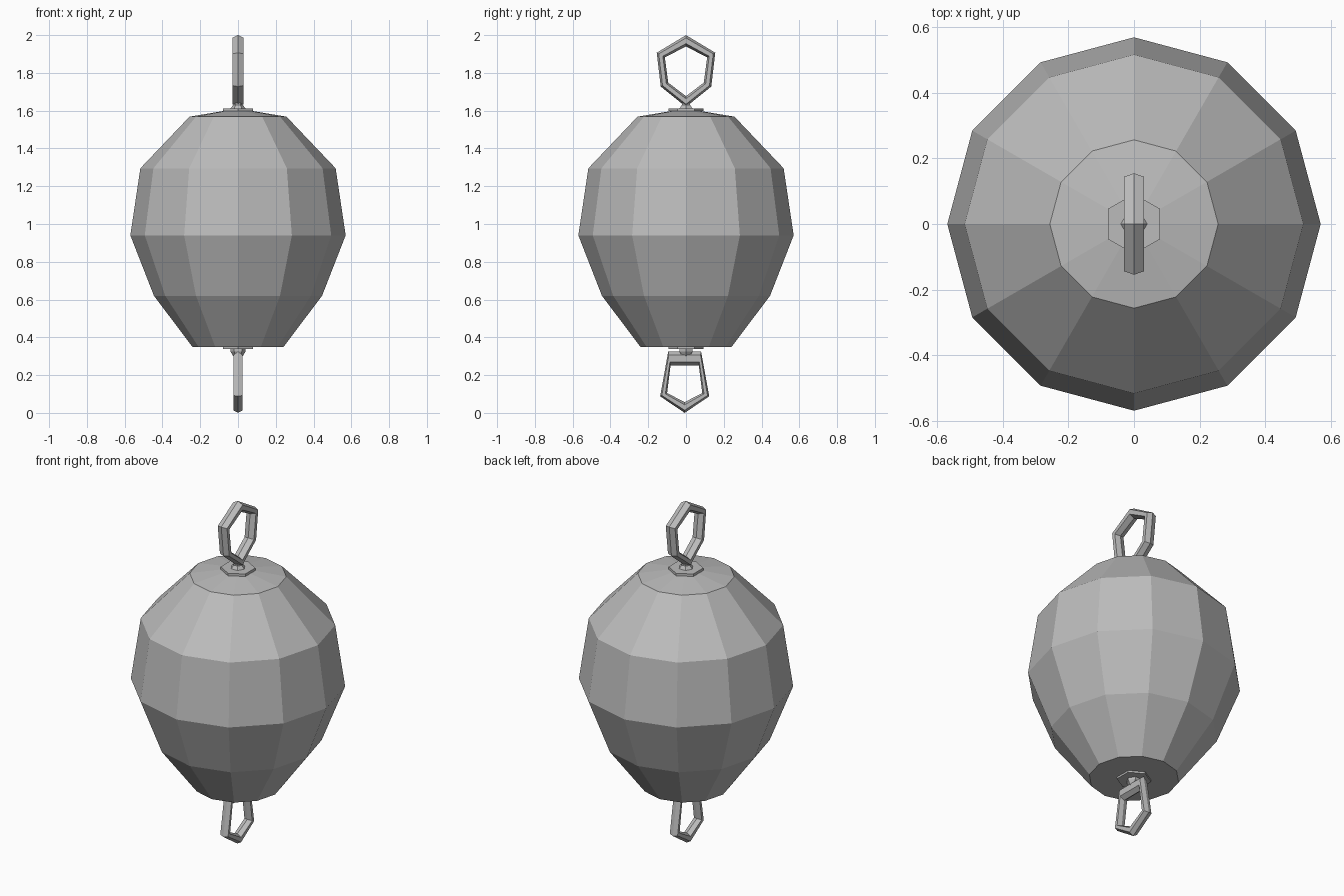
import bpy, math

if "Cube" in bpy.data.objects:
    bpy.data.objects.remove(bpy.data.objects["Cube"])

grey = bpy.data.materials.new("plain grey")
grey.diffuse_color = (0.5, 0.5, 0.5, 1)
grey.use_nodes = True
grey.node_tree.nodes["Principled BSDF"].inputs["Base Color"].default_value = grey.diffuse_color


def make(name, verts, faces):
    mesh = bpy.data.meshes.new(name)
    mesh.from_pydata(verts, [], faces)
    mesh.materials.append(grey)
    obj = bpy.data.objects.new(name, mesh)
    bpy.context.collection.objects.link(obj)
    return obj


def lathe(name, profile, sides, phase=0.0):
    """Faceted solid from (radius, z) pairs listed bottom to top, capped at both ends."""
    verts = [(r * math.cos(phase + math.tau * i / sides),
              r * math.sin(phase + math.tau * i / sides), z)
             for r, z in profile for i in range(sides)]
    faces = [(k * sides + i, k * sides + (i + 1) % sides,
              (k + 1) * sides + (i + 1) % sides, (k + 1) * sides + i)
             for k in range(len(profile) - 1) for i in range(sides)]
    faces.append(tuple(reversed(range(sides))))
    faces.append(tuple(range((len(profile) - 1) * sides, len(profile) * sides)))
    return make(name, verts, faces)


def link(name, outer, inner, half_width):
    """Closed loop in the YZ plane with a six-sided section; points run clockwise from the right side."""
    section = [(0, 0), (0.25, 1), (0.75, 1), (1, 0), (0.75, -1), (0.25, -1)]
    verts = [(s * half_width, a[0] + (b[0] - a[0]) * t, a[1] + (b[1] - a[1]) * t)
             for a, b in zip(outer, inner) for t, s in section]
    n = len(outer)
    faces = [(k * 6 + j, ((k + 1) % n) * 6 + j,
              ((k + 1) % n) * 6 + (j + 1) % 6, k * 6 + (j + 1) % 6)
             for k in range(n) for j in range(6)]
    return make(name, verts, faces)


# Twelve-sided body with a shallow cone on top
lathe("body", [(0.24, 0.348), (0.445, 0.62), (0.57, 0.94), (0.517, 1.295),
               (0.257, 1.568), (0.05, 1.603)], 12)

# Hexagonal washers and short stems at both ends
hex_phase = math.pi / 2
lathe("top_washer", [(0.092, 1.597), (0.092, 1.612)], 6, hex_phase)
lathe("bottom_washer", [(0.092, 0.337), (0.092, 0.35)], 6, hex_phase)
lathe("top_stem", [(0.042, 1.61), (0.025, 1.63), (0.025, 1.66)], 6)
lathe("bottom_stem", [(0.025, 0.3), (0.04, 0.325), (0.04, 0.34)], 6)

# Upper hanging loop, six corners
link("top_loop",
     [(0, 2.0), (0.155, 1.907), (0.134, 1.728), (0, 1.62), (-0.134, 1.728), (-0.155, 1.907)],
     [(0, 1.94), (0.112, 1.882), (0.094, 1.748), (0, 1.677), (-0.094, 1.748), (-0.112, 1.882)],
     0.03)

# Lower loop, five corners, slightly off centre
link("bottom_loop",
     [(0.08, 0.325), (0.123, 0.088), (-0.007, 0.0), (-0.137, 0.088), (-0.094, 0.325)],
     [(0.068, 0.25), (0.086, 0.105), (-0.007, 0.057), (-0.1, 0.105), (-0.082, 0.25)],
     0.025)
